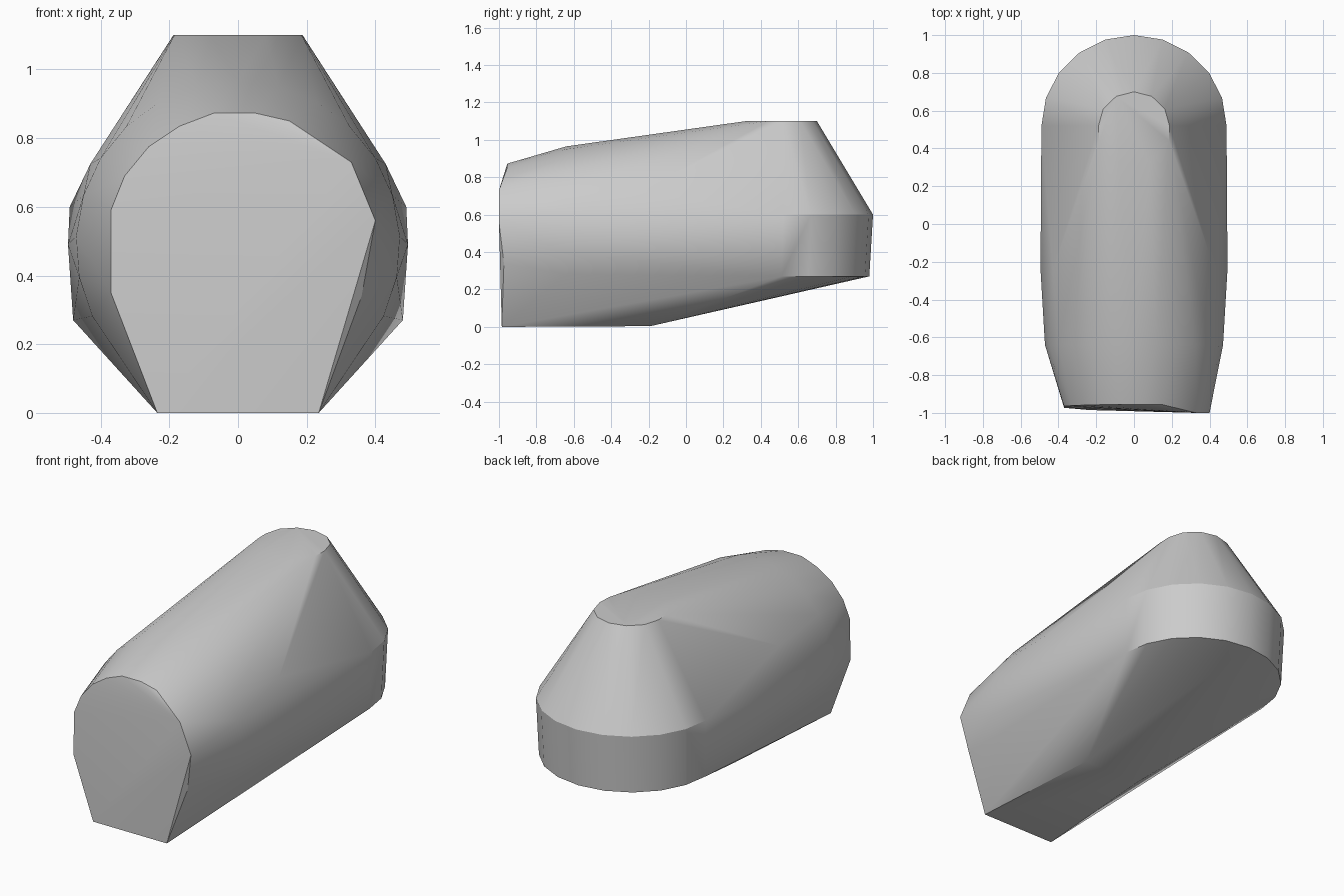
import bpy
import bmesh
from math import cos, sin, radians

default_cube = bpy.data.objects.get("Cube")
if default_cube:
    bpy.data.objects.remove(default_cube, do_unlink=True)


def arc(radius_a, radius_b, start, end, steps):
    """Points along an elliptical arc, angles in degrees."""
    for step in range(steps + 1):
        angle = radians(start + (end - start) * step / steps)
        yield radius_a * cos(angle), radius_b * sin(angle)


def mirrored(x, y, z):
    """A point and its mirror image across the centre plane."""
    return [(x, y, z), (-x, y, z)]


points = []

# Slightly tilted front face
nose_outline = [
    (-0.235, 0), (0.235, 0), (0.36, 0.34), (0.40, 0.56), (0.33, 0.73),
    (0.15, 0.85), (0.05, 0.873), (-0.07, 0.873), (-0.17, 0.835),
    (-0.26, 0.775), (-0.33, 0.69), (-0.37, 0.59), (-0.37, 0.35),
]
for x, z in nose_outline:
    on_right_edge = x > 0.3 and z > 0.5
    points.append((x, -1 if on_right_edge else -0.985 + 0.034 * z, z))

# Round shoulder behind the front face
for x, z in arc(0.472, 0.475, -26, 206, 16):
    points.append((x, -0.64, z + 0.49))

# Widest point of the sides
points += mirrored(0.495, -0.24, 0.49)
points += mirrored(0.43, -0.24, 0.725)

# Rounded rear wall, lower and upper rims
for x, y in arc(0.48, 0.47, 0, 180, 10):
    points.append((x, y + 0.51, 0.27))
for x, y in arc(0.49, 0.48, 0, 180, 10):
    points.append((x, y + 0.52, 0.60))

# Small flat cap on top
for x, y in arc(0.188, 0.18, 0, 180, 6):
    points.append((x, y + 0.52, 1.10))
points += mirrored(0.185, 0.44, 1.10)
points += mirrored(0.08, 0.32, 1.10)

# Rear end of the flat underside
points += mirrored(0.18, -0.19, 0.004)

# Wrap all the sections in one convex skin
bm = bmesh.new()
for point in points:
    bm.verts.new(point)
hull = bmesh.ops.convex_hull(bm, input=bm.verts[:])
unused = {item for key in ("geom_interior", "geom_unused")
          for item in hull[key] if isinstance(item, bmesh.types.BMVert)}
bmesh.ops.delete(bm, geom=list(unused), context='VERTS')
bmesh.ops.recalc_face_normals(bm, faces=bm.faces[:])

mesh = bpy.data.meshes.new("rounded_body")
bm.to_mesh(mesh)
bm.free()
body = bpy.data.objects.new("rounded_body", mesh)
bpy.context.collection.objects.link(body)

# Plain grey finish
grey = bpy.data.materials.new("plain_grey")
grey.use_nodes = True
colour = (0.6, 0.6, 0.6, 1)
grey.diffuse_color = colour
grey.node_tree.nodes["Principled BSDF"].inputs["Base Color"].default_value = colour
mesh.materials.append(grey)

bpy.ops.object.select_all(action='DESELECT')
body.select_set(True)
bpy.context.view_layer.objects.active = body
bpy.ops.object.shade_smooth_by_angle(angle=radians(30))
